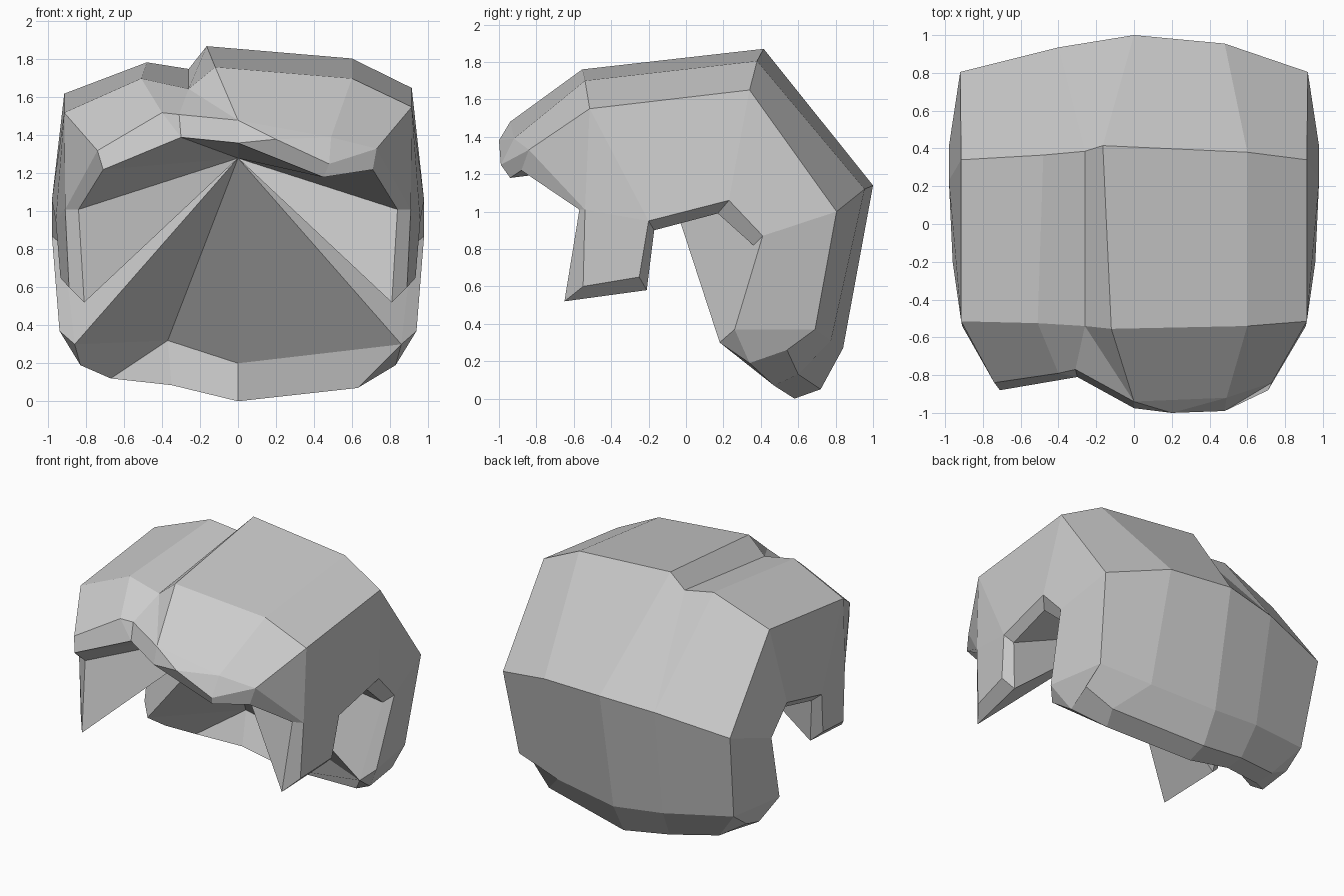
import bpy, bmesh

if "Cube" in bpy.data.objects:
    bpy.data.objects.remove(bpy.data.objects["Cube"])

bm = bmesh.new()
cache = {}


def vert(p):
    if p not in cache:
        cache[p] = bm.verts.new(p)
    return cache[p]


def face(*pts):
    pts = list(dict.fromkeys(pts))  # repeated points collapse quads to triangles
    if len(pts) > 2:
        bm.faces.new([vert(p) for p in pts])


def strip(a, b):
    for i in range(len(a) - 1):
        face(a[i], a[i + 1], b[i + 1], b[i])


def pick(row, order):
    return [row[int(i)] for i in order]


# Crown rows, left to right: front edge and rear edge of the top
crown_f = [(-.915, -.515, 1.52), (-.51, -.525, 1.7), (-.26, -.54, 1.645),
           (-.12, -.555, 1.76), (.6, -.54, 1.7), (.915, -.515, 1.55)]
crown_b = [(-.915, .34, 1.62), (-.48, .365, 1.785), (-.26, .385, 1.75),
           (-.165, .415, 1.87), (.6, .38, 1.805), (.915, .34, 1.65)]
# Back of the head: widest row, lower row, bottom edge and its inner edge
back = [(-.92, .805, 1.0), (-.4, .935, 1.1), (0, 1.0, 1.14), (.48, .955, 1.12), (.92, .805, 1.0)]
nape = [(-.87, .69, .37), (-.38, .81, .31), (0, .84, .27), (.5, .775, .31), (.87, .69, .37)]
hem = [(-.87, .54, .26), (-.69, .6, .15), (-.35, .69, .1),
       (0, .72, .05), (.69, .6, .13), (.87, .54, .26)]
hem_in = [(-.83, .34, .19), (-.67, .47, .12), (-.35, .55, .085),
          (0, .58, 0), (.63, .47, .07), (.83, .34, .19)]
# Fringe edge, its underside and the bulge above it
fringe = [(-.74, -.84, 1.32), (-.4, -.79, 1.52), (-.31, -.77, 1.51), (0, -.94, 1.48),
          (.2, -1.0, 1.38), (.48, -.99, 1.25), (.73, -.84, 1.33)]
fringe_in = [(-.71, -.88, 1.22), (-.3, -.81, 1.39), (-.3, -.81, 1.39), (0, -.975, 1.36),
             (0, -.975, 1.36), (.45, -.94, 1.18), (.71, -.88, 1.22)]
bulge = (.49, -.92, 1.39)
# Side edge around the temple lock and ear notch: outer and inner
side = [(.91, -.54, 1.01), (.89, -.55, .6), (.935, -.25, .65), (.96, -.2, .95),
        (.98, .23, 1.06), (.98, .41, .87), (.94, .26, .37)]
side_in = [(.84, -.57, 1.01), (.81, -.65, .52), (.86, -.21, .58), (.9, -.17, .9),
           (.92, .17, .99), (.92, .36, .82), (.86, .18, .3)]
apex = (0, -.14, 1.28)


def flip(row):
    return [(-x, y, z) for x, y, z in row]


# Outer shell
strip(crown_f, crown_b)
strip(crown_b, pick(back, "011234"))
strip(back, nape)
strip(pick(nape, "001234"), hem)
strip(hem, hem_in)

# Fringe
strip(crown_f[:3], fringe[:3])
strip(pick(crown_f, "223"), pick(fringe, "233"))
strip(crown_f[3:], [fringe[3], bulge, fringe[6]])
strip(fringe[3:], [bulge] * 4)
strip(fringe, fringe_in)

# Both sides, with the temple locks and ear notches
for end, s, si in ((-1, side, side_in), (0, flip(side), flip(side_in))):
    a, b, c, d = crown_f[end], crown_b[end], back[end], nape[end]
    face(a, fringe[end], s[0])
    face(a, s[0], s[3])
    face(a, s[3], s[4], b)
    face(s[0], s[1], s[2], s[3])
    face(b, s[4], s[5], c)
    face(c, s[5], s[6], d)
    face(s[0], fringe[end], fringe_in[end], si[0])
    strip(s, si)
    face(d, s[6], hem_in[end], hem[end])
    face(s[6], si[6], hem_in[end])
    strip(si, [apex] * 7)
    face(fringe_in[end], si[0], apex)

# Inner surfaces meeting at the apex
strip(fringe_in, [apex] * 7)
left, right = flip(side_in)[6], side_in[6]
neck = [left, (-.37, .62, .32), (0, .68, .2), right]
strip([left] + hem_in + [right], pick(neck, "00112333"))
strip(neck, [apex] * 4)

bmesh.ops.recalc_face_normals(bm, faces=bm.faces)
mesh = bpy.data.meshes.new("hair")
bm.to_mesh(mesh)
bm.free()
bpy.context.collection.objects.link(bpy.data.objects.new("hair", mesh))
